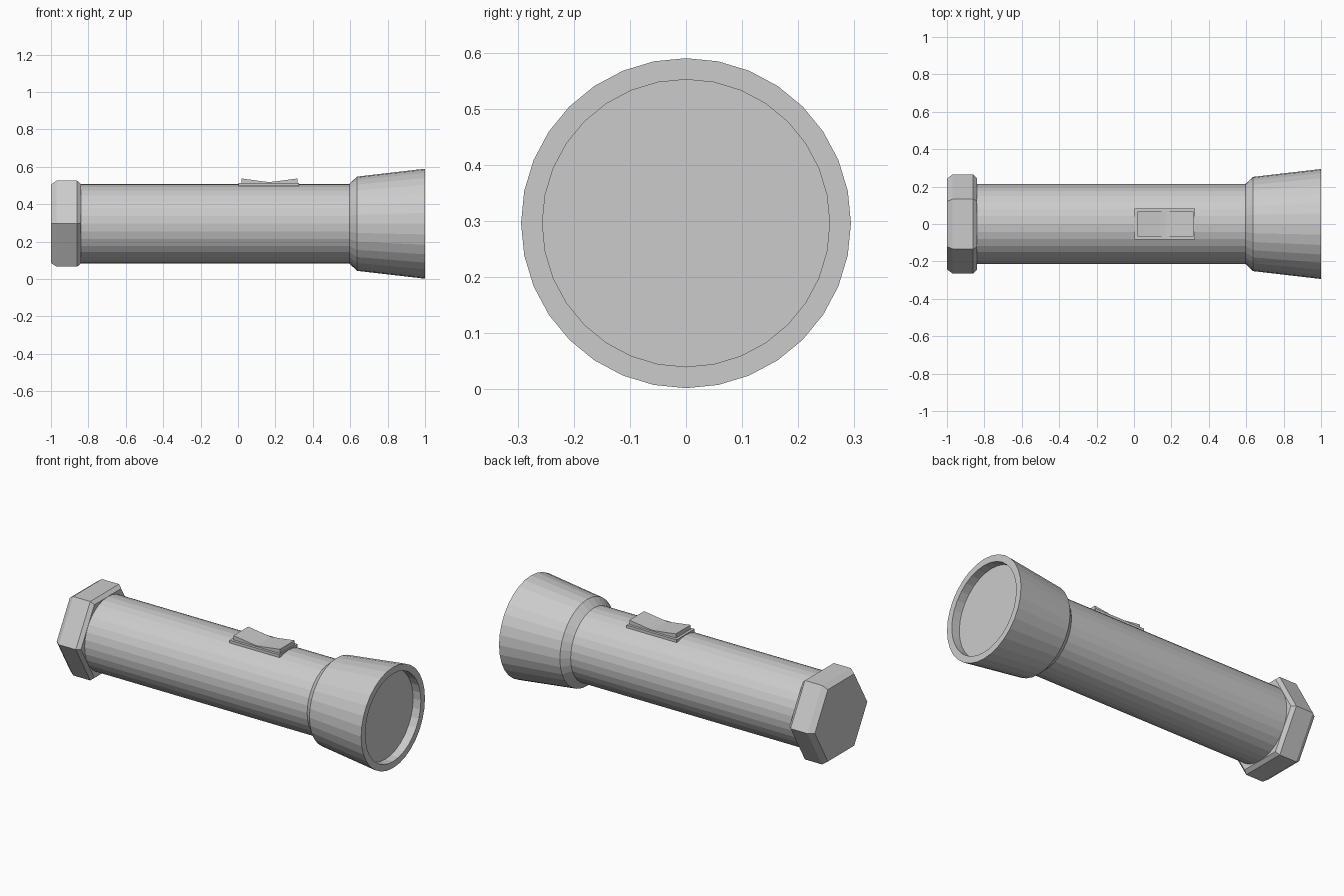
import bpy, bmesh
from math import cos, sin, pi

if "Cube" in bpy.data.objects:
    bpy.data.objects.remove(bpy.data.objects["Cube"])

AXIS_Z = 0.296


def finish(name, bm):
    bmesh.ops.remove_doubles(bm, verts=bm.verts, dist=1e-5)
    bmesh.ops.recalc_face_normals(bm, faces=bm.faces)
    me = bpy.data.meshes.new(name)
    bm.to_mesh(me)
    bm.free()
    ob = bpy.data.objects.new(name, me)
    bpy.context.collection.objects.link(ob)
    return ob


def turned(name, profile, sides):
    """Closed solid around the x axis from (x, radius) points."""
    bm = bmesh.new()
    rings = []
    for x, r in profile:
        rings.append([bm.verts.new((x, r * cos(2 * pi * i / sides),
                                    AXIS_Z + r * sin(2 * pi * i / sides)))
                      for i in range(sides)])
    for a, b in zip(rings, rings[1:]):
        for i in range(sides):
            j = (i + 1) % sides
            bm.faces.new((a[i], a[j], b[j], b[i]))
    bm.faces.new(rings[0])
    bm.faces.new(rings[-1])
    return finish(name, bm)


def extruded(name, profile, half_width):
    """Side profile (x, z) extruded evenly along y."""
    bm = bmesh.new()
    face = bm.faces.new([bm.verts.new((x, -half_width, z)) for x, z in profile])
    out = bmesh.ops.extrude_face_region(bm, geom=[face])
    moved = [v for v in out["geom"] if isinstance(v, bmesh.types.BMVert)]
    bmesh.ops.translate(bm, verts=moved, vec=(0, 2 * half_width, 0))
    return finish(name, bm)


# Main tube
turned("body_tube", [(-0.85, 0.213), (0.61, 0.213)], 32)

# Flared head with recessed lens
turned("lamp_head", [(0.595, 0.213), (0.637, 0.252), (1.0, 0.294),
                     (1.0, 0.256), (0.95, 0.256)], 32)

# Chamfered hexagonal tail cap
turned("tail_cap", [(-1.0, 0.242), (-0.97, 0.2656), (-0.86, 0.2656),
                    (-0.84, 0.246)], 6)

# Switch plate and dished rocker
extruded("switch_plate", [(0.003, 0.497), (0.325, 0.497),
                          (0.325, 0.513), (0.003, 0.513)], 0.083)
extruded("switch_rocker", [(0.018, 0.505), (0.318, 0.505), (0.318, 0.538),
                           (0.2, 0.522), (0.168, 0.519), (0.135, 0.522),
                           (0.018, 0.538)], 0.068)
